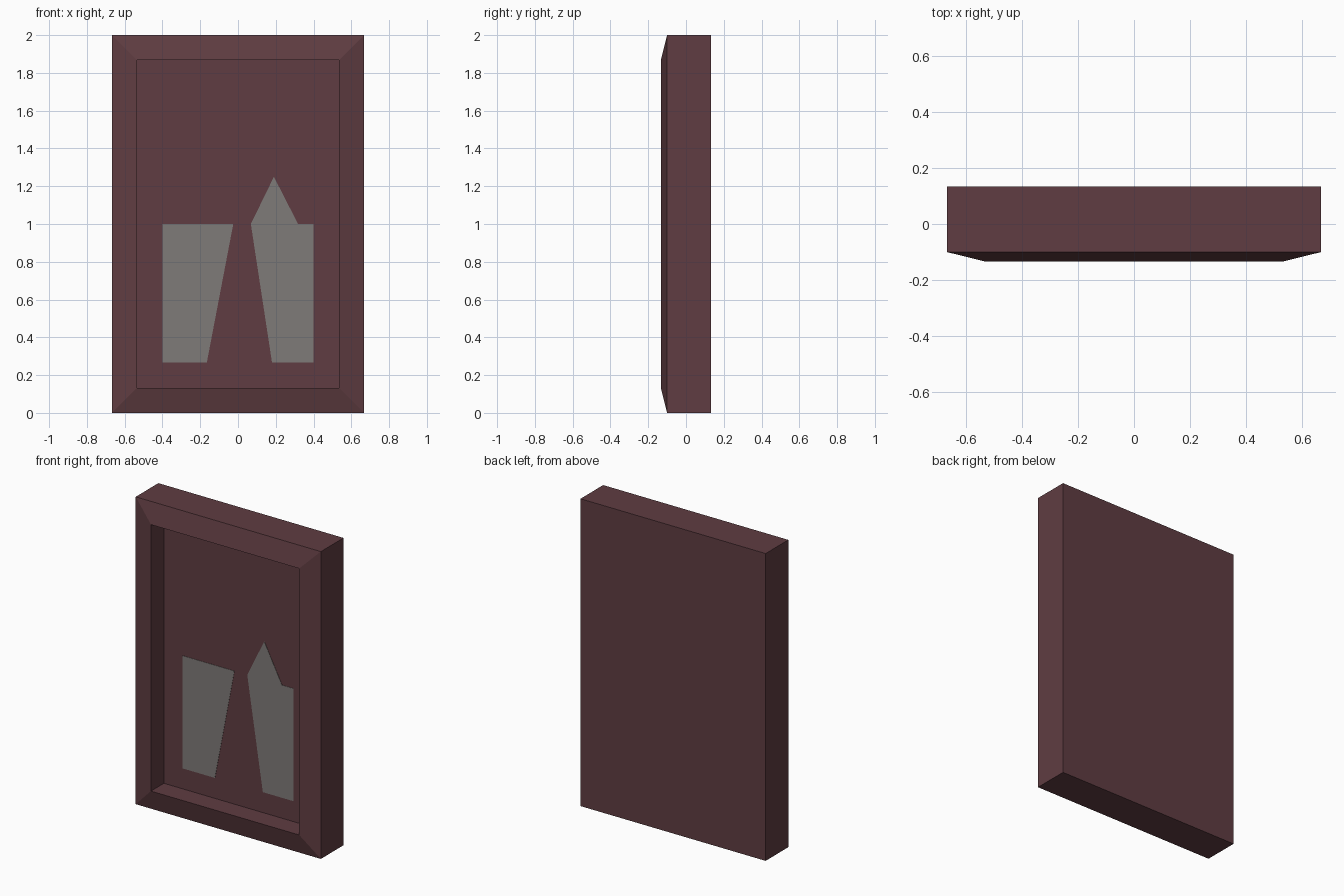
import bpy
import bmesh
from mathutils import Matrix, Vector

cube = bpy.data.objects.get("Cube")
if cube:
    bpy.data.objects.remove(cube, do_unlink=True)


def make_material(name, rgb):
    mat = bpy.data.materials.new(name)
    mat.use_nodes = True
    colour = (*rgb, 1.0)
    mat.diffuse_color = colour
    mat.node_tree.nodes["Principled BSDF"].inputs["Base Color"].default_value = colour
    return mat


def add_object(name, bm, mat):
    bmesh.ops.recalc_face_normals(bm, faces=bm.faces)
    mesh = bpy.data.meshes.new(name)
    bm.to_mesh(mesh)
    bm.free()
    mesh.materials.append(mat)
    obj = bpy.data.objects.new(name, mesh)
    bpy.context.collection.objects.link(obj)
    return obj


maroon = make_material("dark maroon", (0.115, 0.046, 0.054))
grey = make_material("warm grey", (0.212, 0.198, 0.19))

WIDTH, HEIGHT = 1.333, 2.0
BACK, RIM, LIP, PANEL = 0.133, -0.1, -0.133, 0.0
BORDER = 0.133

# Framed board: a box whose front is beveled outward, then sunk to a panel
bm = bmesh.new()
bmesh.ops.create_cube(bm, size=1.0, matrix=(
    Matrix.Translation((0, (BACK + RIM) / 2, HEIGHT / 2))
    @ Matrix.Diagonal((WIDTH, BACK - RIM, HEIGHT, 1))))
bm.normal_update()
front = min(bm.faces, key=lambda f: f.calc_center_median().y)
bmesh.ops.inset_region(bm, faces=[front], thickness=BORDER, use_even_offset=True)
for v in front.verts:
    v.co.y = LIP
panel = bmesh.ops.extrude_discrete_faces(bm, faces=[front])["faces"][0]
for v in panel.verts:
    v.co.y = PANEL
add_object("framed_board", bm, maroon)


# Thin painted shapes lying on the sunken panel
def add_plate(name, outline, thickness=0.002):
    bm = bmesh.new()
    face = bm.faces.new([bm.verts.new((x, PANEL, z)) for x, z in outline])
    result = bmesh.ops.extrude_face_region(bm, geom=[face])
    moved = [g for g in result["geom"] if isinstance(g, bmesh.types.BMVert)]
    bmesh.ops.translate(bm, verts=moved, vec=Vector((0, -thickness, 0)))
    add_object(name, bm, grey)


BASE, TOP, SIDE = 0.267, 1.0, 0.4
add_plate("right_painted_shape",
          [(-SIDE, BASE), (-0.165, BASE), (-0.025, TOP), (-SIDE, TOP)])
add_plate("left_painted_shape",
          [(0.18, BASE), (SIDE, BASE), (SIDE, TOP),
           (0.318, TOP), (0.19, 1.25), (0.068, TOP)])
